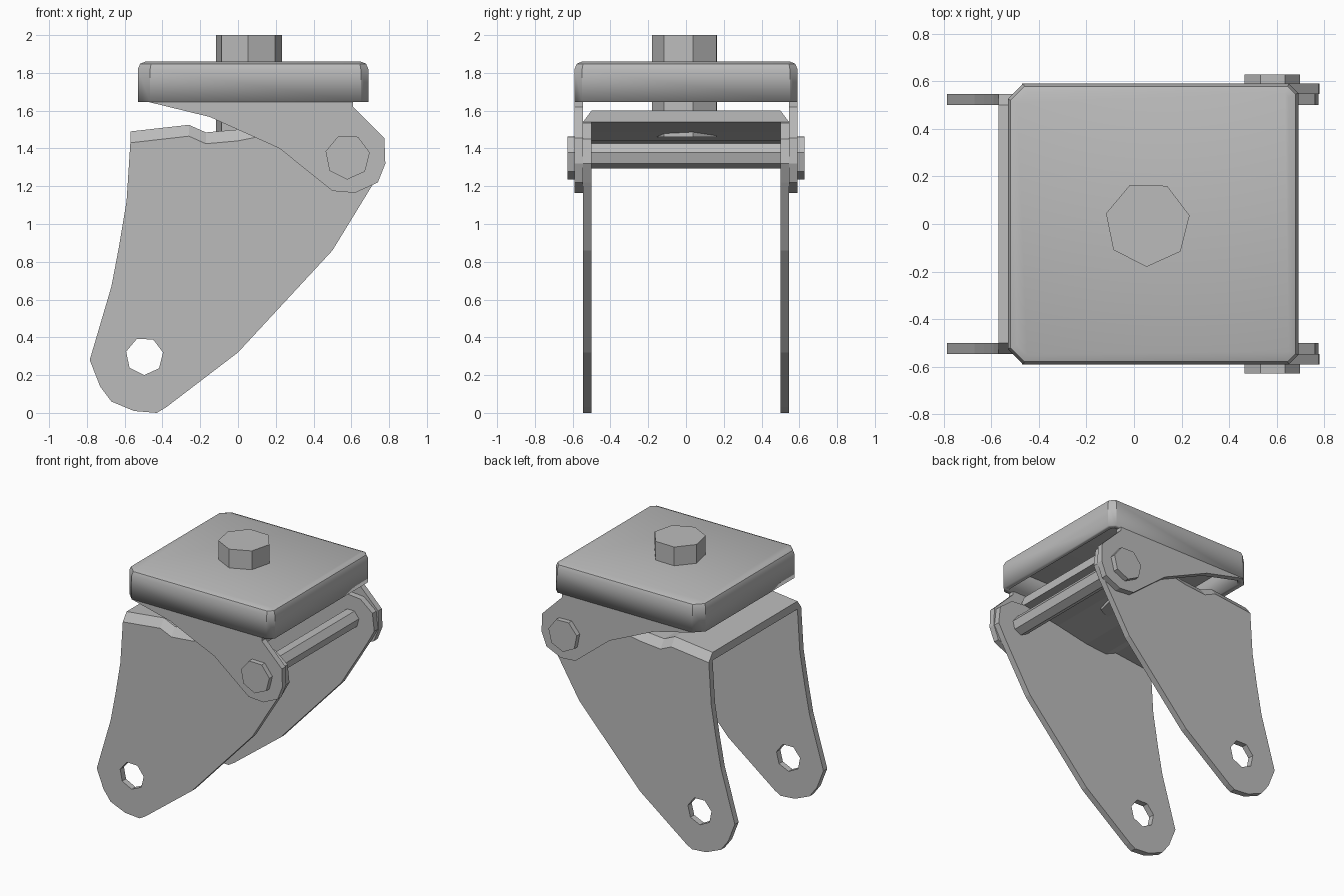
import bpy, bmesh, math

cube = bpy.data.objects.get("Cube")
if cube:
    bpy.data.objects.remove(cube)

steel = bpy.data.materials.new("grey steel")
steel.use_nodes = True
GREY = (0.5, 0.5, 0.5, 1)
steel.diffuse_color = GREY
steel.node_tree.nodes["Principled BSDF"].inputs["Base Color"].default_value = GREY


def finish(bm, name):
    bmesh.ops.recalc_face_normals(bm, faces=bm.faces)
    mesh = bpy.data.meshes.new(name)
    bm.to_mesh(mesh)
    bm.free()
    mesh.materials.append(steel)
    ob = bpy.data.objects.new(name, mesh)
    bpy.context.collection.objects.link(ob)
    return ob


def ring(cx, cz, r, n=7, turn=0.2):
    return [(cx + r * math.cos(turn + math.tau * i / n),
             cz + r * math.sin(turn + math.tau * i / n)) for i in range(n)]


def plate(name, loops, y0, y1):
    """Flat plate from x,z outlines (later loops are holes), y0 to y1."""
    bm = bmesh.new()
    edges = []
    for loop in loops:
        vs = [bm.verts.new((x, y0, z)) for x, z in loop]
        edges += [bm.edges.new((vs[i - 1], vs[i])) for i in range(len(vs))]
    bmesh.ops.triangle_fill(bm, edges=edges, use_beauty=True, normal=(0, 1, 0))
    out = bmesh.ops.extrude_face_region(bm, geom=bm.faces[:], use_keep_orig=True)
    moved = [g for g in out["geom"] if isinstance(g, bmesh.types.BMVert)]
    bmesh.ops.translate(bm, verts=moved, vec=(0, y1 - y0, 0))
    bmesh.ops.dissolve_limit(bm, angle_limit=0.01, verts=bm.verts, edges=bm.edges)
    return finish(bm, name)


# Shared dimensions
PIVOT = (0.58, 1.355)
LEG_IN, LEG_OUT, LID_Y = 0.5, 0.545, 0.59
DROP = 0.06
LID_BASE, LID_TOP = 1.645, 1.86

# Wavy top line of the fork bridge
crown = [(-0.57, 1.49), (-0.26, 1.525), (-0.17, 1.485), (0, 1.5), (0.25, 1.55), (0.55, 1.6)]

# Fork bridge: folded cross-section lofted along x
bm = bmesh.new()
rows = []
for x, z in crown:
    low = z - DROP
    section = [(-LEG_OUT, low), (-LEG_IN, z), (LEG_IN, z),
               (LEG_OUT, low), (LEG_IN, low), (-LEG_IN, low)]
    rows.append([bm.verts.new((x, y, h)) for y, h in section])
for a, b in zip(rows, rows[1:]):
    for i in range(6):
        bm.faces.new((a[i - 1], a[i], b[i], b[i - 1]))
for end in (rows[0], rows[-1]):
    bm.faces.new((end[0], end[1], end[5]))
    bm.faces.new((end[1], end[2], end[4], end[5]))
    bm.faces.new((end[2], end[3], end[4]))
finish(bm, "fork_bridge")

# Leg and lug outlines
leg = [(x, z - DROP) for x, z in crown] + [
    (0.66, 1.53), (0.76, 1.45), (0.775, 1.32), (0.72, 1.22), (0.5, 0.86),
    (0.0, 0.32), (-0.38, 0.03), (-0.43, 0.0), (-0.55, 0.01), (-0.67, 0.06),
    (-0.73, 0.14), (-0.785, 0.28), (-0.67, 0.67), (-0.63, 0.88), (-0.59, 1.12)]
axle_hole = ring(-0.495, 0.3, 0.1)
lug = [(-0.47, LID_BASE), (-0.15, 1.567), (0.22, 1.4), (0.5, 1.175), (0.62, 1.165),
       (0.74, 1.22), (0.78, 1.32), (0.775, 1.455), (0.61, 1.62), (0.61, LID_BASE)]

for side, s in (("right", -1), ("left", 1)):
    plate(side + "_fork_leg", [leg, axle_hole], s * LEG_IN, s * LEG_OUT)
    plate(side + "_pivot_lug", [lug], s * LEG_OUT, s * LID_Y)
    plate(side + "_pivot_bolt_head", [ring(*PIVOT, 0.12)], s * LID_Y, s * 0.627)

# Cross rod between the legs
plate("pivot_rod", [ring(PIVOT[0], 1.365, 0.07)], -LEG_IN, LEG_IN)

# Top cover: open box with chamfered corners and rounded rim
bm = bmesh.new()
bmesh.ops.create_cube(bm, size=1)
for v in bm.verts:
    v.co = (0.69 if v.co.x > 0 else -0.53,
            LID_Y if v.co.y > 0 else -LID_Y,
            LID_TOP if v.co.z > 0 else LID_BASE)
for sign, width in ((-1, 0.065), (1, 0.04)):
    corners = [e for e in bm.edges
               if abs(e.verts[0].co.z - e.verts[1].co.z) > 0.1
               and all(abs(v.co.x) > 0.5 and v.co.x * sign > 0 for v in e.verts)
               and all(abs(abs(v.co.y) - LID_Y) < 0.001 for v in e.verts)]
    bmesh.ops.bevel(bm, geom=corners, offset=width, segments=1, affect='EDGES')
rim = [e for e in bm.edges if all(v.co.z > LID_TOP - 0.001 for v in e.verts)]
bmesh.ops.bevel(bm, geom=rim, offset=0.04, segments=2, profile=0.5, affect='EDGES')
bmesh.ops.recalc_face_normals(bm, faces=bm.faces)
under = [f for f in bm.faces if f.calc_center_median().z < LID_BASE + 0.001]
bmesh.ops.delete(bm, geom=under, context='FACES_ONLY')
cover = finish(bm, "top_cover")
shell = cover.modifiers.new("sheet thickness", 'SOLIDIFY')
shell.thickness = 0.045
shell.offset = -1
bpy.ops.object.select_all(action='DESELECT')
cover.select_set(True)
bpy.context.view_layer.objects.active = cover
bpy.ops.object.shade_smooth_by_angle(angle=math.radians(35))

# King bolt through the cover
bm = bmesh.new()
outline = ring(0.057, 0, 0.18)
base = bm.faces.new([bm.verts.new((x, y, 1.46)) for x, y in outline])
out = bmesh.ops.extrude_face_region(bm, geom=[base], use_keep_orig=True)
bmesh.ops.translate(bm, vec=(0, 0, 2 - 1.46),
                    verts=[g for g in out["geom"] if isinstance(g, bmesh.types.BMVert)])
finish(bm, "king_bolt")
